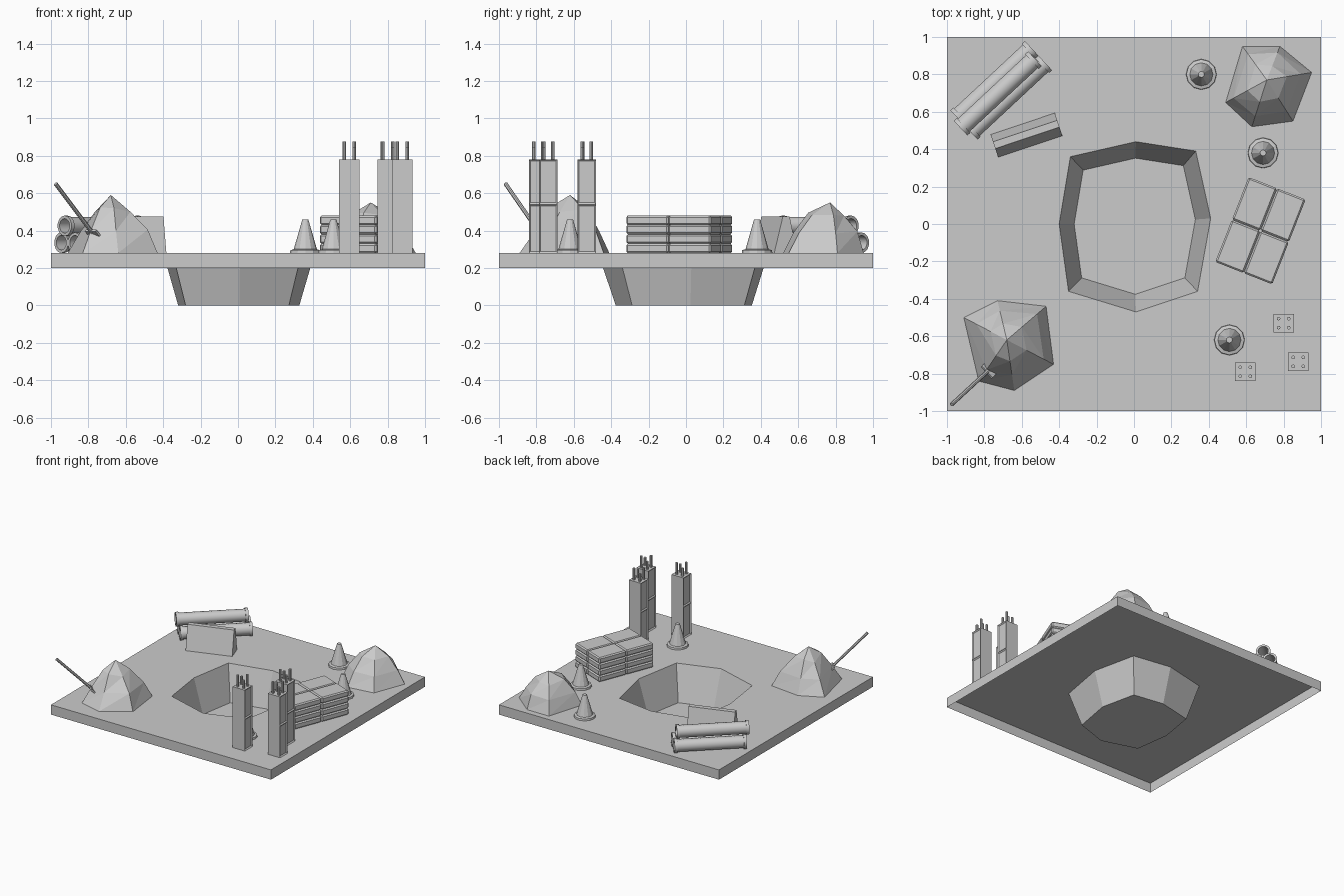
import bpy, bmesh, math, random
from mathutils import Vector, Matrix

if "Cube" in bpy.data.objects:
    bpy.data.objects.remove(bpy.data.objects["Cube"])

random.seed(4)
G = 0.28  # ground surface height


def finish(name, bm, smooth=False, normals=True):
    if normals:
        bmesh.ops.recalc_face_normals(bm, faces=bm.faces)
    me = bpy.data.meshes.new(name)
    bm.to_mesh(me)
    bm.free()
    ob = bpy.data.objects.new(name, me)
    bpy.context.collection.objects.link(ob)
    if smooth:
        bpy.context.view_layer.objects.active = ob
        ob.select_set(True)
        bpy.ops.object.shade_smooth_by_angle(angle=math.radians(40))
        ob.select_set(False)
    return ob


def add_box(bm, size, matrix):
    m = matrix @ Matrix.Diagonal((*size, 1))
    return bmesh.ops.create_cube(bm, size=1, matrix=m)["verts"]


def add_lathe(bm, profile, n, matrix, closed=False):
    """Revolve (radius, height) points around local z."""
    rings = [[bm.verts.new(matrix @ Vector((r * math.cos(2 * math.pi * i / n),
                                            r * math.sin(2 * math.pi * i / n), h)))
              for i in range(n)] for r, h in profile]
    pairs = list(zip(rings, rings[1:])) + ([(rings[-1], rings[0])] if closed else [])
    for a, b in pairs:
        for i in range(n):
            j = (i + 1) % n
            bm.faces.new((a[i], a[j], b[j], b[i]))
    if not closed:
        bm.faces.new(rings[0])
        bm.faces.new(rings[-1])


def add_rod(bm, a, b, r, n=6):
    a, b = Vector(a), Vector(b)
    rot = (b - a).to_track_quat('Z', 'Y').to_matrix().to_4x4()
    add_lathe(bm, [(r, 0), (r, (b - a).length)], n, Matrix.Translation(a) @ rot)


# Ground: sheet with an open-bottomed skirt and a pit pressed through it
pit = [(-0.34, 0.36), (-0.40, 0.0), (-0.35, -0.36), (0.01, -0.47),
       (0.34, -0.36), (0.41, 0.03), (0.33, 0.39), (0.01, 0.44)]
bm = bmesh.new()
corners = [(-1, -1), (1, -1), (1, 1), (-1, 1)]


def ring(pts, z, k=1.0):
    return [bm.verts.new((x * k, y * k, z)) for x, y in pts]


top, low = ring(corners, G), ring(corners, 0.2)
rim, floor = ring(pit, G), ring(pit, 0, 0.8)
edges = []
for loop in (top, rim):
    edges += [bm.edges.new((v, loop[(i + 1) % len(loop)])) for i, v in enumerate(loop)]
bmesh.ops.triangle_fill(bm, edges=edges, use_beauty=True, normal=(0, 0, 1))
for a, b in ((low, top), (rim, floor)):
    for i in range(len(a)):
        j = (i + 1) % len(a)
        bm.faces.new((a[i], a[j], b[j], b[i]))
bm.faces.new(floor)
bmesh.ops.dissolve_limit(bm, angle_limit=0.01, verts=bm.verts, edges=bm.edges)
finish("ground_with_pit", bm)


# Dirt piles: faceted mounds from shrinking, slightly jittered rings
def dirt_pile(name, base, peak, levels):
    bm = bmesh.new()
    prev = [bm.verts.new((x, y, G)) for x, y in base]
    n = len(prev)
    for k, h in levels:
        cur = []
        for x, y in base:
            s = k * random.uniform(0.92, 1.08)
            cur.append(bm.verts.new((peak[0] + (x - peak[0]) * s, peak[1] + (y - peak[1]) * s,
                                     G + h * random.uniform(0.93, 1.07))))
        for i in range(n):
            j = (i + 1) % n
            bm.faces.new((prev[i], prev[j], cur[j]))
            bm.faces.new((prev[i], cur[j], cur[i]))
        prev = cur
    tip = bm.verts.new(peak)
    for i in range(n):
        bm.faces.new((prev[i], prev[(i + 1) % n], tip))
    bm.faces.new([v for v in bm.verts][:n])
    finish(name, bm)


dirt_pile("dirt_pile_front", [(-0.91, -0.50), (-0.83, -0.84), (-0.64, -0.89), (-0.43, -0.75),
                              (-0.47, -0.44), (-0.73, -0.41)], (-0.68, -0.62, 0.59),
          [(0.74, 0.12), (0.40, 0.23)])
dirt_pile("dirt_pile_back", [(0.49, 0.65), (0.63, 0.52), (0.85, 0.55), (0.95, 0.81),
                             (0.78, 0.95), (0.58, 0.95)], (0.71, 0.77, 0.55),
          [(0.76, 0.11), (0.44, 0.205)])

# Shovel stuck in the front pile
bm = bmesh.new()
a, b = Vector((-0.975, -0.965, 0.65)), Vector((-0.78, -0.785, 0.39))
add_rod(bm, a, b, 0.011, 8)
frame = Matrix.Translation(b) @ (b - a).to_track_quat('Z', 'Y').to_matrix().to_4x4()
add_box(bm, (0.085, 0.012, 0.09), frame @ Matrix.Translation((0, 0, 0.03)))
finish("shovel", bm)

# Traffic cones
for i, (x, y) in enumerate([(0.36, 0.80), (0.69, 0.38), (0.51, -0.62)]):
    bm = bmesh.new()
    add_lathe(bm, [(0.082, 0), (0.080, 0.015), (0.062, 0.02), (0.016, 0.18)], 12,
              Matrix.Translation((x, y, G)))
    finish(f"traffic_cone_{i + 1}", bm)

# Concrete columns with two recessed panels on the sides, and rebar on top
for i, (x, y) in enumerate([(0.595, -0.79), (0.80, -0.53), (0.878, -0.737)]):
    bm = bmesh.new()
    add_box(bm, (0.11, 0.10, 0.5), Matrix.Translation((x, y, G + 0.25)))
    bmesh.ops.bisect_plane(bm, geom=bm.verts[:] + bm.edges[:] + bm.faces[:],
                           plane_co=(x, y, 0.54), plane_no=(0, 0, 1))
    bmesh.ops.recalc_face_normals(bm, faces=bm.faces)
    sides = [f for f in bm.faces if abs(f.normal.x) > 0.9]
    bmesh.ops.inset_individual(bm, faces=sides, thickness=0.013, depth=-0.008)
    for sx in (-1, 1):
        for sy in (-1, 1):
            p = Vector((x + sx * 0.027, y + sy * 0.024, 0.77))
            h = 0.875 if sx * sy > 0 else 0.845
            add_rod(bm, p, (p.x, p.y, h), 0.010, 8)
    finish(f"column_{i + 1}", bm)

# Stack of cement bags: two by two in four layers
bm = bmesh.new()
stack = Matrix.Translation((0.676, -0.036, G)) @ Matrix.Rotation(math.radians(-21.5), 4, 'Z')
for k in range(4):
    for sx in (-1, 1):
        for sy in (-1, 1):
            add_box(bm, (0.163, 0.243, 0.05),
                    stack @ Matrix.Translation((sx * 0.082, sy * 0.122, 0.025 + 0.05 * k)))
bag = finish("cement_bags", bm)
bev = bag.modifiers.new("rounding", 'BEVEL')
bev.width, bev.segments = 0.009, 1

# Pipes: two below, one on top, hollow with collars at both ends
base = Matrix.Translation((-0.71, 0.715, G)) @ Matrix.Rotation(math.radians(43), 4, 'Z')
L, R, r, c = 0.272, 0.055, 0.039, 0.022
pipe = [(R, -L), (R, -L + c), (R - 0.007, -L + c), (R - 0.007, L - c), (R, L - c), (R, L),
        (r, L), (r, -L)]
for i, (dx, dy, dz) in enumerate([(0, 0.053, R), (0, -0.053, R), (-0.025, 0, R + 0.09)]):
    bm = bmesh.new()
    m = base @ Matrix.Translation((dx, dy, dz)) @ Matrix.Rotation(math.pi / 2, 4, 'Y')
    add_lathe(bm, pipe, 14, m, closed=True)
    finish(f"pipe_{i + 1}", bm, smooth=True)

# Concrete barrier: trapezoid prism
bm = bmesh.new()
verts = add_box(bm, (0.362, 0.128, 0.195), Matrix.Translation((0, 0, 0.0975)))
for v in verts:
    if v.co.z > 0.1:
        v.co.y = v.co.y * 0.3 + 0.004
bm.transform(Matrix.Translation((-0.575, 0.475, G)) @ Matrix.Rotation(math.radians(18.5), 4, 'Z'))
finish("barrier", bm)
